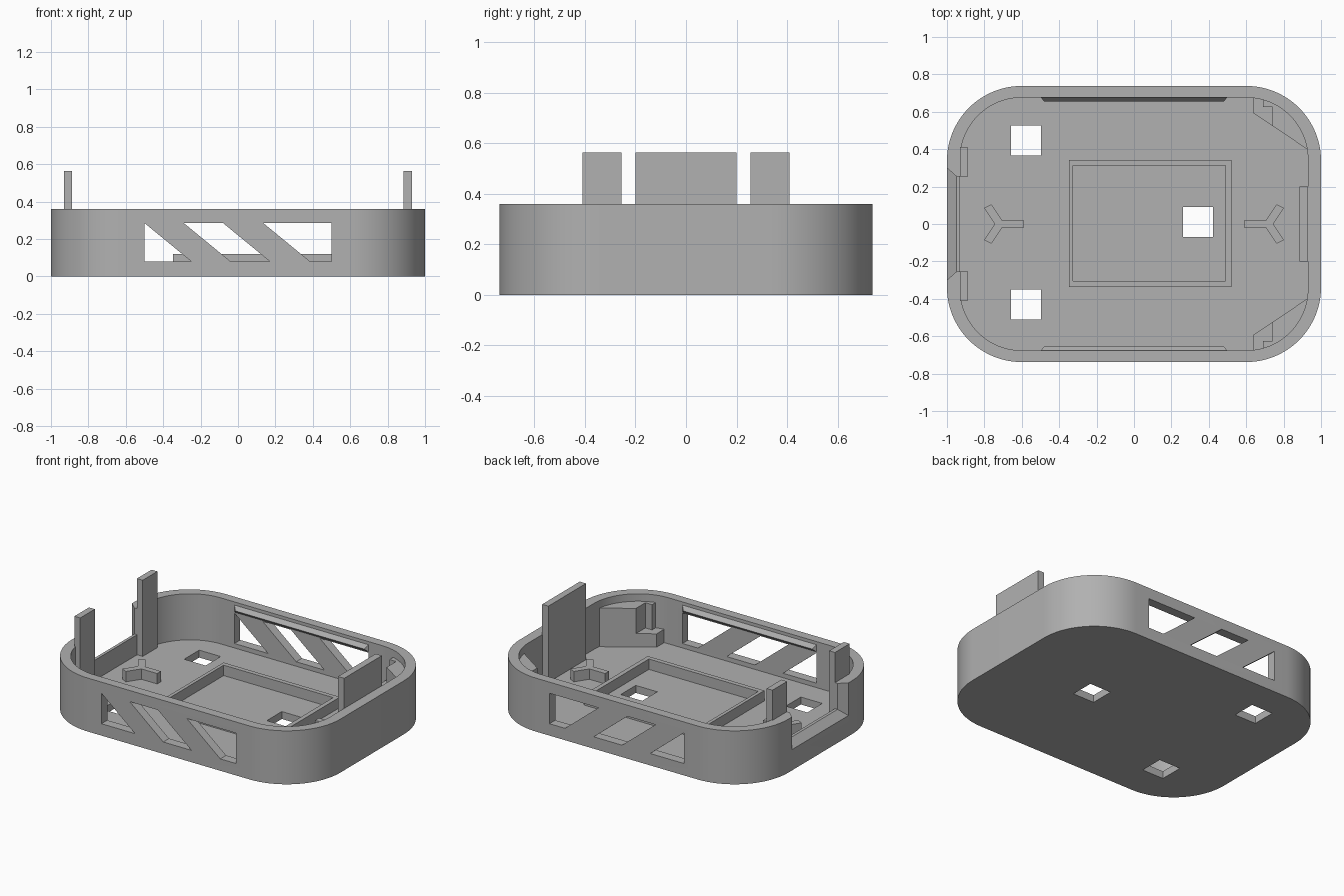
import bpy, bmesh, math
from mathutils import Vector

if "Cube" in bpy.data.objects:
    bpy.data.objects.remove(bpy.data.objects["Cube"])

grey = bpy.data.materials.new("plain_grey")
grey.use_nodes = True
grey.diffuse_color = (0.44, 0.44, 0.44, 1)
grey.node_tree.nodes["Principled BSDF"].inputs["Base Color"].default_value = grey.diffuse_color

FLOOR, RIM, TAB_TOP, RIB_TOP = 0.05, 0.36, 0.563, 0.12


def finish(name, bm):
    bmesh.ops.recalc_face_normals(bm, faces=bm.faces)
    mesh = bpy.data.meshes.new(name)
    bm.to_mesh(mesh)
    bm.free()
    mesh.materials.append(grey)
    obj = bpy.data.objects.new(name, mesh)
    bpy.context.collection.objects.link(obj)
    return obj


def prism(name, points, lo, hi, axis="z"):
    """Extrude a flat outline along z (points are x, y) or along y (points are x, z)."""
    bm = bmesh.new()
    place = (lambda p: (p[0], p[1], lo)) if axis == "z" else (lambda p: (p[0], lo, p[1]))
    face = bm.faces.new([bm.verts.new(place(p)) for p in points])
    out = bmesh.ops.extrude_face_region(bm, geom=[face])
    moved = [g for g in out["geom"] if isinstance(g, bmesh.types.BMVert)]
    offset = (0, 0, hi - lo) if axis == "z" else (0, hi - lo, 0)
    bmesh.ops.translate(bm, verts=moved, vec=offset)
    return finish(name, bm)


def hull(name, points):
    bm = bmesh.new()
    for p in points:
        bm.verts.new(p)
    bmesh.ops.convex_hull(bm, input=bm.verts)
    bmesh.ops.dissolve_limit(bm, angle_limit=0.01, verts=bm.verts, edges=bm.edges)
    return finish(name, bm)


def rect(x0, x1, y0, y1):
    return [(x0, y0), (x1, y0), (x1, y1), (x0, y1)]


def rounded(hx, hy, r, steps=24):
    pts = []
    for k, (sx, sy) in enumerate([(1, 1), (-1, 1), (-1, -1), (1, -1)]):
        for i in range(steps + 1):
            a = math.pi / 2 * (k + i / steps)
            pts.append((sx * (hx - r) + r * math.cos(a), sy * (hy - r) + r * math.sin(a)))
    return pts


def cut(target, cutter):
    cutter.hide_render = True
    mod = target.modifiers.new("cut", "BOOLEAN")
    mod.operation, mod.solver, mod.object = "DIFFERENCE", "EXACT", cutter
    bpy.context.view_layer.objects.active = target
    bpy.ops.object.modifier_apply(modifier=mod.name)
    bpy.data.objects.remove(cutter)


# Rounded tray shell
tray = prism("tray", rounded(1, 0.738, 0.4), 0, RIM)
cut(tray, prism("cavity", rounded(0.93, 0.676, 0.33), FLOOR, 0.6))

# Square floor holes
for x, y in [(0.343, 0.01), (-0.578, 0.447), (-0.578, -0.43)]:
    cut(tray, prism("floor_hole", rect(x - 0.08, x + 0.08, y - 0.08, y + 0.08), -0.1, 0.2))

# Slanted windows through both long walls
windows = [
    [(-0.5, 0.285), (-0.5, 0.08), (-0.25, 0.08)],
    [(-0.29, 0.285), (-0.08, 0.285), (0.17, 0.08), (-0.04, 0.08)],
    [(0.135, 0.285), (0.5, 0.285), (0.5, 0.08), (0.385, 0.08)],
]
for outline in windows:
    cut(tray, prism("window", outline, -1, 1, "y"))

# End-wall notch with a flared outer edge
cut(tray, prism("notch", rect(-0.97, -0.9, -0.255, 0.255), 0.185, 0.5))
flare = []
for x, y, z in [(-0.95, 0.255, 0.185), (-1.05, 0.345, 0.095)]:
    flare += [(x, s * y, h) for s in (-1, 1) for h in (z, 0.5)]
cut(tray, hull("notch_flare", flare))

bpy.ops.object.select_all(action="DESELECT")
tray.select_set(True)
bpy.context.view_layer.objects.active = tray
bpy.ops.object.shade_smooth_by_angle(angle=math.radians(25))

# Upright tabs on the end walls
prism("wide_tab", rect(0.885, 0.931, -0.2, 0.2), FLOOR, TAB_TOP)
for side, y0, y1 in [("back", 0.255, 0.41), ("front", -0.41, -0.255)]:
    prism(side + "_tab", rect(-0.931, -0.888, y0, y1), FLOOR, TAB_TOP)

# Raised rectangular frame on the floor
frame = prism("floor_frame", rect(-0.348, 0.52, -0.336, 0.343), FLOOR - 0.01, RIB_TOP)
cut(frame, prism("frame_opening", rect(-0.325, 0.49, -0.305, 0.312), 0, 0.3))

# Y-shaped standoffs
half = [(0.588, 0.02), (0.705, 0.02), (0.762, 0.105), (0.802, 0.085)]
for name, s in [("left_standoff", 1), ("right_standoff", -1)]:
    outline = half + [(0.745, 0)] + [(x, -y) for x, y in reversed(half)]
    prism(name, [(s * x, y) for x, y in outline], FLOOR - 0.01, RIB_TOP)

# Corner blocks with a low stepped shelf, and snap beads on the long walls
block = [(0.74, 0.525), (0.925, 0.4), (0.96, 0.4), (0.858, 0.598),
         (0.69, 0.69), (0.69, 0.625), (0.74, 0.625)]
shelf = [(0.635, 0.595), (0.74, 0.525), (0.74, 0.625), (0.69, 0.625), (0.69, 0.69), (0.635, 0.69)]
for side, s in [("back", 1), ("front", -1)]:
    prism(side + "_corner_block", [(x, s * y) for x, y in block], FLOOR - 0.01, 0.31)
    prism(side + "_corner_shelf", [(x, s * y) for x, y in shelf], FLOOR - 0.01, 0.14)
    bead = [(x, s * 0.677, z) for x in (-0.5, 0.5) for z in (0.29, 0.34)]
    bead += [(x, s * 0.656, 0.312) for x in (-0.48, 0.48)]
    hull(side + "_snap_bead", bead)
